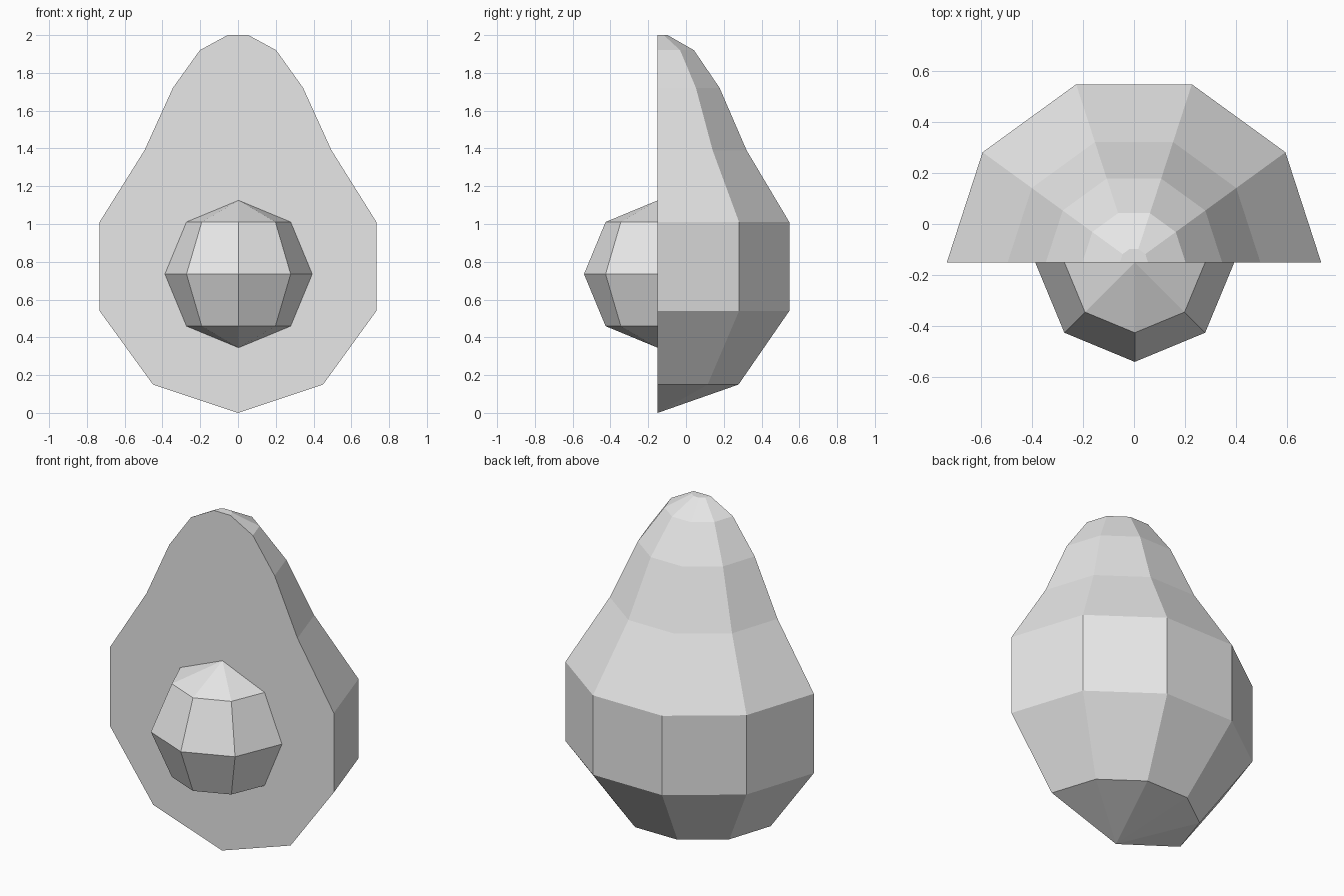
import bpy, bmesh, math
from mathutils import Vector

cube = bpy.data.objects.get("Cube")
if cube:
    bpy.data.objects.remove(cube, do_unlink=True)

grey = bpy.data.materials.new("plain grey")
grey.use_nodes = True
colour = (0.8, 0.8, 0.8, 1)
grey.diffuse_color = colour
grey.node_tree.nodes["Principled BSDF"].inputs["Base Color"].default_value = colour

CUT_Y = -0.15  # plane of the flat cut face


def half_lathe(name, profile, angle, steps, centre):
    """Spin a (radius, height) profile half a turn and close the flat side."""
    bm = bmesh.new()
    verts = [bm.verts.new((r, 0, z)) for r, z in profile]
    edges = [bm.edges.new(pair) for pair in zip(verts, verts[1:])]
    bmesh.ops.spin(bm, geom=verts + edges, cent=(0, 0, 0), axis=(0, 0, 1),
                   angle=angle, steps=steps)
    bmesh.ops.remove_doubles(bm, verts=bm.verts[:], dist=0.0005)
    rim = [e for e in bm.edges if e.is_boundary]
    bmesh.ops.holes_fill(bm, edges=rim, sides=0)
    bmesh.ops.recalc_face_normals(bm, faces=bm.faces[:])
    mesh = bpy.data.meshes.new(name)
    bm.to_mesh(mesh)
    bm.free()
    mesh.materials.append(grey)
    obj = bpy.data.objects.new(name, mesh)
    obj.location = Vector(centre)
    bpy.context.collection.objects.link(obj)
    return obj


# Pear-shaped half fruit, flat side to the front
body = [(0, 0), (0.45, 0.15), (0.733, 0.54), (0.733, 1.01), (0.495, 1.39),
        (0.345, 1.72), (0.202, 1.92), (0.055, 2.0), (0, 2.0)]
half_lathe("fruit_half", body, math.pi, 5, (0, CUT_Y, 0))

# Round stone, an eight-sided ball half sunk in the cut face
R = 0.39
ball = [(R * math.sin(a), -R * math.cos(a))
        for a in (i * math.pi / 4 for i in range(5))]
half_lathe("stone", ball, -math.pi, 4, (0.003, CUT_Y, 0.735))
